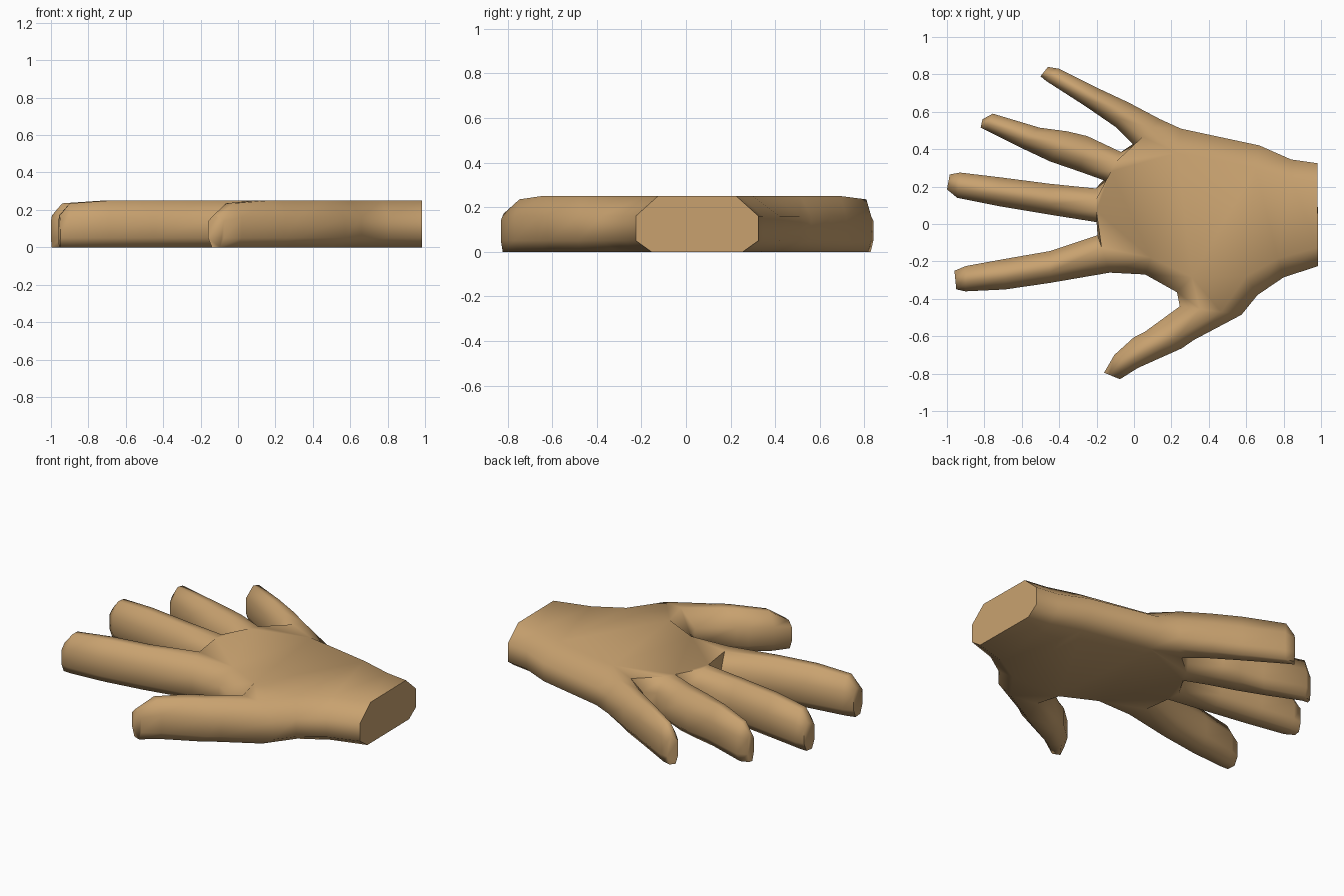
import bpy, bmesh, math
from mathutils import Vector

if "Cube" in bpy.data.objects:
    bpy.data.objects.remove(bpy.data.objects["Cube"])

TOP, SIDE_HIGH, SIDE_LOW = 0.25, 0.16, 0.05

# Finger stations from knuckle to tip: left x, left y, right x, right y
little = [(.14, .56, 0, .42), (-.03, .65, -.10, .52), (-.18, .72, -.26, .63),
          (-.40, .83, -.47, .765), (-.46, .84, -.50, .79)]
ring = [(-.07, .385, -.15, .23), (-.25, .47, -.29, .28), (-.355, .495, -.45, .335),
        (-.505, .515, -.62, .415), (-.755, .59, -.79, .50), (-.81, .56, -.82, .515)]
middle = [(-.205, .19, -.20, .01), (-.45, .215, -.45, .05), (-.72, .25, -.72, .095),
          (-.93, .275, -.945, .14), (-.985, .265, -1, .185)]
index = [(-.195, -.06, -.13, -.26), (-.45, -.145, -.45, -.315), (-.68, -.185, -.69, -.35),
         (-.90, -.225, -.90, -.36), (-.96, -.25, -.95, -.35)]
thumb = [(.245, -.44, .575, -.485), (.06, -.575, .32, -.62), (0, -.605, .255, -.665),
         (-.105, -.70, .02, -.77), (-.16, -.795, -.075, -.83)]

# Palm edge points: x, y, then the offset towards the flat top
heel_upper = [(.98, .325, 0, -.10), (.84, .345, 0, -.10), (.67, .42, -.02, -.12),
              (.25, .51, -.02, -.13)]
thumb_web = [(.06, -.27, .03, .09), (.23, -.365, .08, .08)]
heel_lower = [(.66, -.38, -.06, .10), (.80, -.285, -.03, .10), (.985, -.225, 0, .10)]

bm = bmesh.new()


def column(p, top_xy, bottom_xy, top=TOP):
    """Four vertices up one side: bottom, low side, high side, top."""
    high = min(SIDE_HIGH, top - .03)
    return [bm.verts.new((*bottom_xy, 0)), bm.verts.new((*p, SIDE_LOW)),
            bm.verts.new((*p, high)), bm.verts.new((*top_xy, top))]


def section(station, top=TOP):
    """Left and right columns of a finger cross-section."""
    a, b = Vector(station[:2]), Vector(station[2:])
    return (column(a, a.lerp(b, .33), a.lerp(b, .24), top),
            column(b, b.lerp(a, .33), b.lerp(a, .24), top))


def wall(a, b):
    for i in range(3):
        bm.faces.new((a[i], b[i], b[i + 1], a[i + 1]))


def finger(stations):
    """Loft a finger and return its knuckle columns."""
    n = len(stations)
    heights = [TOP] * (n - 2) + [.235, .17]
    secs = [section(s, h) for s, h in zip(stations, heights)]
    for (l0, r0), (l1, r1) in zip(secs, secs[1:]):
        wall(l0, l1)
        wall(r1, r0)
        bm.faces.new((l0[3], l1[3], r1[3], r0[3]))
        bm.faces.new((l0[0], r0[0], r1[0], l1[0]))
    l, r = secs[-1]
    bm.faces.new(l + r[::-1])
    return list(secs[0])


def edge(points):
    return [column((x, y), (x + dx, y + dy), (x + dx * .7, y + dy * .7))
            for x, y, dx, dy in points]


# Walk round the palm, leaving the knuckles open for the fingers
loop, knuckles = [], set()
for kind, data in ((edge, heel_upper), (finger, little), (finger, ring), (finger, middle),
                   (finger, index), (edge, thumb_web), (finger, thumb), (edge, heel_lower)):
    if kind is finger:
        knuckles.add(len(loop))
    loop += kind(data)
for i, col in enumerate(loop):
    if i not in knuckles:
        wall(col, loop[(i + 1) % len(loop)])

# Back of the hand and flat of the palm
caps = [bm.faces.new([c[3] for c in loop]), bm.faces.new([c[0] for c in loop][::-1])]
bmesh.ops.triangulate(bm, faces=caps)
bmesh.ops.recalc_face_normals(bm, faces=bm.faces)

mesh = bpy.data.meshes.new("hand")
bm.to_mesh(mesh)
bm.free()
hand = bpy.data.objects.new("hand", mesh)
bpy.context.collection.objects.link(hand)

skin = bpy.data.materials.new("tan skin")
skin.diffuse_color = (.58, .36, .16, 1)
skin.use_nodes = True
skin.node_tree.nodes["Principled BSDF"].inputs["Base Color"].default_value = skin.diffuse_color
mesh.materials.append(skin)

bpy.context.view_layer.objects.active = hand
hand.select_set(True)
bpy.ops.object.shade_smooth_by_angle(angle=math.radians(65))
